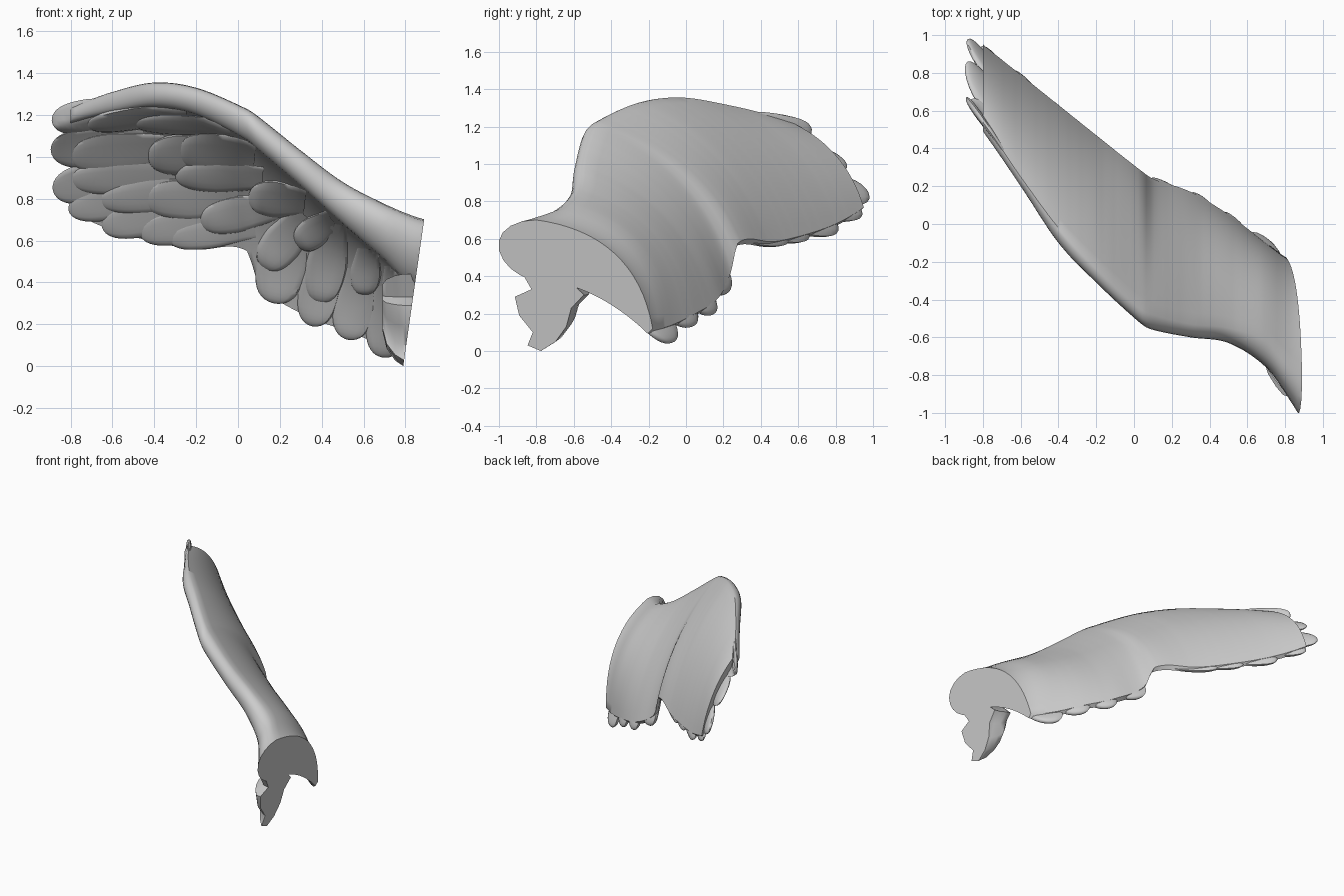
import bpy, bmesh, math
from mathutils import Vector

if "Cube" in bpy.data.objects:
    bpy.data.objects.remove(bpy.data.objects["Cube"])

# Wing stations: x, nose y, crest y, crest z, roll depth, trailing y, trailing z, bulge
ST = [(-0.92, 0.66, 0.70, 1.18, 0.06, 1.05, 0.84, 0.13),
      (-0.75, 0.42, 0.47, 1.255, 0.08, 0.91, 0.74, 0.15),
      (-0.60, 0.20, 0.25, 1.31, 0.10, 0.79, 0.675, 0.17),
      (-0.40, -0.10, -0.02, 1.355, 0.12, 0.63, 0.62, 0.20),
      (-0.20, -0.31, -0.23, 1.33, 0.13, 0.47, 0.585, 0.22),
      (0.04, -0.53, -0.45, 1.23, 0.15, 0.28, 0.58, 0.24),
      (0.10, -0.56, -0.48, 1.19, 0.16, 0.24, 0.42, 0.24),
      (0.30, -0.60, -0.53, 1.03, 0.17, 0.17, 0.28, 0.25),
      (0.50, -0.63, -0.55, 0.88, 0.20, 0.05, 0.20, 0.27),
      (0.70, -0.76, -0.62, 0.775, 0.27, -0.10, 0.13, 0.29),
      (0.83, -0.94, -0.75, 0.72, 0.34, -0.19, 0.12, 0.30),
      (0.93, -1.11, -0.84, 0.69, 0.34, -0.20, 0.13, 0.30)]


def station(x):
    """Smooth (Hermite) interpolation of the station table."""
    x = max(ST[0][0], min(ST[-1][0], x))
    i = 0
    while i < len(ST) - 2 and x > ST[i + 1][0]:
        i += 1
    a, b = ST[i], ST[i + 1]
    p, q = ST[max(i - 1, 0)], ST[min(i + 2, len(ST) - 1)]
    d = b[0] - a[0]
    t = (x - a[0]) / d
    out = []
    for k in range(1, 8):
        m0 = (b[k] - p[k]) / (b[0] - p[0]) * d
        m1 = (q[k] - a[k]) / (q[0] - a[0]) * d
        out.append((2*t**3 - 3*t*t + 1) * a[k] + (t**3 - 2*t*t + t) * m0
                   + (3*t*t - 2*t**3) * b[k] + (t**3 - t*t) * m1)
    return out


CACHE = {}


def curves(x):
    """Outer and inner control points of the section at x."""
    x = round(x, 3)
    if x in CACHE:
        return CACHE[x]
    yn, yc, zc, h, yt, zt, b = station(x)
    c, t = Vector((yc, zc)), Vector((yt, zt))
    # control point follows a smoothed trailing edge, so the back stays even
    r = min(0.25, x + 0.92, 0.93 - x) if -0.92 < x < 0.93 else 0
    near = [station(x + r * k / 4) for k in range(-4, 5)]
    ts = Vector((sum(s[4] for s in near) / 9, sum(s[5] for s in near) / 9))
    ch = ts - c
    n = Vector((-ch.y, ch.x)).normalized()
    k = max(0, min(1, (x - 0.45) / 0.45))
    th = 0.045 + 0.15 * k * k * (3 - 2 * k)
    p = (c + ts) / 2 + n * b
    CACHE[x] = ((c, p, t), (Vector((yc, zc - h)), p - n * 2 * th, t - n * 0.04), yn, h)
    return CACHE[x]


def bez(p, t):
    return p[0] * (1 - t)**2 + p[1] * 2 * t * (1 - t) + p[2] * t * t


def inner_y(x, z):
    """Depth of the feathered inner face at a point of the front view."""
    p = curves(x)[1]
    last = p[2]
    if z <= last.y:
        slope = (p[2].x - p[1].x) / min(p[2].y - p[1].y, -0.1)
        return last.x + (z - last.y) * max(-1, min(0, slope))
    for i in range(1, 31):
        q = bez(p, 1 - i / 30)
        if q.y < last.y:
            break
        if q.y >= z:
            return last.x + (q.x - last.x) * (z - last.y) / max(q.y - last.y, 1e-6)
        last = q
    return last.x


def finish(bm, name, cut=False):
    if cut:  # slanted flat face at the root
        r = bmesh.ops.bisect_plane(bm, geom=bm.verts[:] + bm.edges[:] + bm.faces[:],
                                   plane_co=(0.79, 0, 0), plane_no=(0.99, 0, -0.141),
                                   clear_outer=True)
        e = [g for g in r['geom_cut'] if isinstance(g, bmesh.types.BMEdge)]
        bmesh.ops.holes_fill(bm, edges=e, sides=0)
    bmesh.ops.recalc_face_normals(bm, faces=bm.faces[:])
    bmesh.ops.triangulate(bm, faces=[f for f in bm.faces if len(f.verts) > 4])
    me = bpy.data.meshes.new(name)
    bm.to_mesh(me)
    bm.free()
    ob = bpy.data.objects.new(name, me)
    bpy.context.collection.objects.link(ob)
    bpy.context.view_layer.objects.active = ob
    ob.select_set(True)
    bpy.ops.object.shade_smooth_by_angle(angle=math.radians(50))
    ob.select_set(False)
    return ob


def loft(bm, rings):
    vs = [[bm.verts.new(p) for p in r] for r in rings]
    m = len(vs[0])
    for a, b in zip(vs, vs[1:]):
        for j in range(m):
            bm.faces.new((a[j], a[(j + 1) % m], b[(j + 1) % m], b[j]))
    bm.faces.new(vs[0])
    bm.faces.new(vs[-1])


# Main wing sheet with rolled leading edge
rings = []
for i in range(81):
    x = -0.80 + 1.73 * i / 80
    outer, inner, yn, h = curves(x)
    ring = [bez(outer, k / 16) for k in range(17)]
    ring += [bez(inner, 1 - k / 16) for k in range(17)]
    c = outer[0]
    for k in range(9, 0, -1):
        a = math.pi * k / 10
        ring.append(Vector((c.x - (c.x - yn) * math.sin(a), c.y - h / 2 + h / 2 * math.cos(a))))
    rings.append([(x, p.x, p.y) for p in ring])
bm = bmesh.new()
loft(bm, rings)
finish(bm, "wing_sheet", cut=True)


def feather(bm, x0, z0, x1, z1, w, front, back):
    """Rounded feather laid on the inner face, placed by front-view base and tip."""
    d = Vector((x1 - x0, z1 - z0))
    n = Vector((-d.y, d.x)).normalized()
    rings = []
    for i in range(15):
        u = math.sin(math.pi / 2 * i / 14) if i < 14 else 0.9995
        half = w * min(1, 0.65 + 0.7 * u) * math.sqrt(1 - u**6)
        lift = (0.2 + 0.8 * u) * (1 - u**12) ** 0.5
        ring = []
        for j in range(16):
            a = 2 * math.pi * j / 16
            s = math.copysign(abs(math.sin(a))**0.6, math.sin(a))
            q = Vector((x0, z0)) + d * u + n * half * math.cos(a)
            y = inner_y(q.x, q.y) - lift * s * (front if s > 0 else back)
            ring.append((q.x, y, q.y))
        rings.append(ring)
    loft(bm, rings)


# Feather rows: base x, base z, tip x, tip z, half width
rows = {
    "flight_feathers": (0.03, 0.05, [
        (-0.50, 1.22, -0.89, 1.17, 0.085), (-0.45, 1.06, -0.895, 1.03, 0.10),
        (-0.45, 0.93, -0.885, 0.84, 0.10), (-0.35, 0.83, -0.81, 0.745, 0.085),
        (-0.20, 0.76, -0.65, 0.665, 0.09), (-0.05, 0.70, -0.47, 0.635, 0.085),
        (0.08, 0.66, -0.33, 0.605, 0.07),
        (0.25, 0.66, 0.17, 0.30, 0.12), (0.43, 0.56, 0.355, 0.19, 0.10),
        (0.58, 0.46, 0.53, 0.125, 0.10), (0.72, 0.38, 0.70, 0.04, 0.10)]),
    "middle_feathers": (0.05, 0.02, [
        (-0.35, 1.04, -0.80, 1.00, 0.10), (-0.30, 0.91, -0.80, 0.89, 0.085),
        (-0.15, 0.84, -0.66, 0.79, 0.085), (0.00, 0.79, -0.45, 0.80, 0.10),
        (0.18, 0.76, -0.18, 0.69, 0.09), (0.32, 0.72, 0.12, 0.47, 0.10),
        (0.46, 0.68, 0.39, 0.30, 0.10), (0.62, 0.56, 0.60, 0.34, 0.075),
        (0.74, 0.48, 0.75, 0.24, 0.06)]),
    "covert_feathers": (0.07, 0.02, [
        (-0.25, 1.23, -0.72, 1.15, 0.06), (0.00, 1.14, -0.50, 1.16, 0.05),
        (-0.10, 1.02, -0.43, 1.00, 0.10), (0.08, 1.00, -0.29, 1.03, 0.10),
        (0.12, 0.90, -0.30, 0.91, 0.08), (0.32, 0.78, 0.05, 0.81, 0.09),
        (0.45, 0.70, 0.28, 0.58, 0.08)]),
}
for name, (front, back, items) in rows.items():
    bm = bmesh.new()
    for f in items:
        feather(bm, *f, front, back)
    finish(bm, name)

# Hanging front flap at the root
bm = bmesh.new()
prof = [(-0.90, 0.44), (-0.84, 0.33), (-0.93, 0.29), (-0.91, 0.19), (-0.84, 0.10), (-0.87, 0.03),
        (-0.80, 0.0), (-0.72, 0.05), (-0.66, 0.13), (-0.63, 0.23), (-0.56, 0.30), (-0.7, 0.44)]
rings = []
for x, s in ((0.69, 0.5), (0.71, 0.75), (0.75, 0.92), (0.79, 1.0), (0.90, 1.0)):
    shift = max(0, 0.82 - x) * 0.8
    rings.append([(x, -0.74 + shift + (y + 0.74) * s, 0.34 + (z - 0.34) * s) for y, z in prof])
loft(bm, rings)
finish(bm, "root_flap", cut=True)
